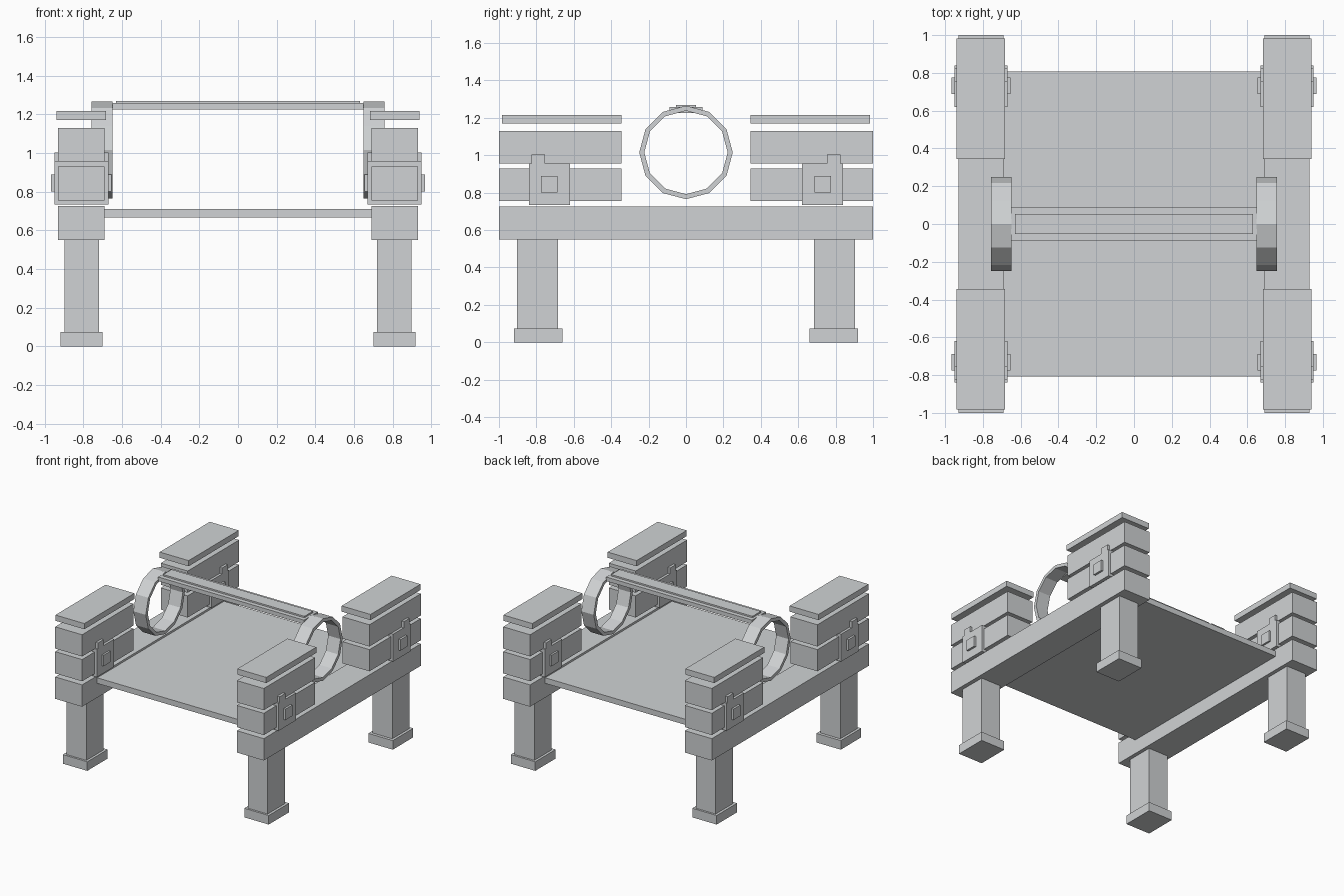
import bpy, bmesh, math
from mathutils import Vector

cube = bpy.data.objects.get("Cube")
if cube:
    bpy.data.objects.remove(cube, do_unlink=True)

# One plain grey for the whole model
grey = bpy.data.materials.new("light grey")
grey.use_nodes = True
colour = (0.63, 0.65, 0.66, 1)
grey.diffuse_color = colour
grey.node_tree.nodes["Principled BSDF"].inputs["Base Color"].default_value = colour


def finish(name, bm):
    bmesh.ops.recalc_face_normals(bm, faces=bm.faces)
    mesh = bpy.data.meshes.new(name)
    bm.to_mesh(mesh)
    bm.free()
    mesh.materials.append(grey)
    obj = bpy.data.objects.new(name, mesh)
    bpy.context.collection.objects.link(obj)
    return obj


def box(name, x, y, z):
    """Box spanning the (low, high) pairs x, y and z."""
    bm = bmesh.new()
    bmesh.ops.create_cube(bm, size=1)
    for v in bm.verts:
        v.co = Vector([(a + b) / 2 + c * (b - a) for (a, b), c in zip((x, y, z), v.co)])
    return finish(name, bm)


def ring(name, x, centre_z, outer, inner, sides):
    """Faceted hoop around the x axis."""
    bm = bmesh.new()
    loops = []
    for i in range(sides):
        a = math.tau * i / sides
        section = [(x[0], outer), (x[1], outer), (x[1], inner), (x[0], inner)]
        loops.append([bm.verts.new((px, r * math.cos(a), centre_z + r * math.sin(a)))
                      for px, r in section])
    for i in range(sides):
        p, q = loops[i], loops[(i + 1) % sides]
        for j in range(4):
            k = (j + 1) % 4
            bm.faces.new((p[j], p[k], q[k], q[j]))
    return finish(name, bm)


def mirror(obj, in_y):
    mod = obj.modifiers.new("mirror", "MIRROR")
    mod.use_axis = (True, in_y, False)
    mod.use_clip = False
    mod.use_mirror_merge = False


# Corner parts, repeated on all four corners
block_x, block_y = (0.69, 0.93), (0.345, 1.0)
corner_parts = [
    ("foot", (0.70, 0.918), (0.66, 0.92), (0, 0.073)),
    ("leg", (0.72, 0.897), (0.684, 0.904), (0.073, 0.55)),
    ("lower_block", block_x, block_y, (0.755, 0.93)),
    ("upper_block", block_x, block_y, (0.955, 1.13)),
    ("cap_slab", (0.682, 0.94), (0.345, 0.983), (1.17, 1.216)),
    ("clasp_plate", (0.67, 0.95), (0.62, 0.84), (0.733, 0.955)),
    ("clasp_tab", (0.67, 0.95), (0.755, 0.826), (0.955, 1.003)),
    ("clasp_stud", (0.655, 0.967), (0.688, 0.775), (0.80, 0.888)),
]
for name, x, y, z in corner_parts:
    mirror(box(name, x, y, z), True)

# Side beams and hoops, repeated left and right
mirror(box("side_beam", block_x, (-1, 1), (0.55, 0.726)), False)
mirror(ring("hoop", (0.648, 0.758), 1.015, 0.25, 0.223, 12), False)

# Deck and the bar between the hoops
box("deck", (-0.69, 0.69), (-0.808, 0.808), (0.665, 0.71))
box("cross_bar", (-0.65, 0.65), (-0.088, 0.088), (1.225, 1.258))
box("bar_ridge", (-0.63, 0.63), (-0.053, 0.053), (1.258, 1.27))
